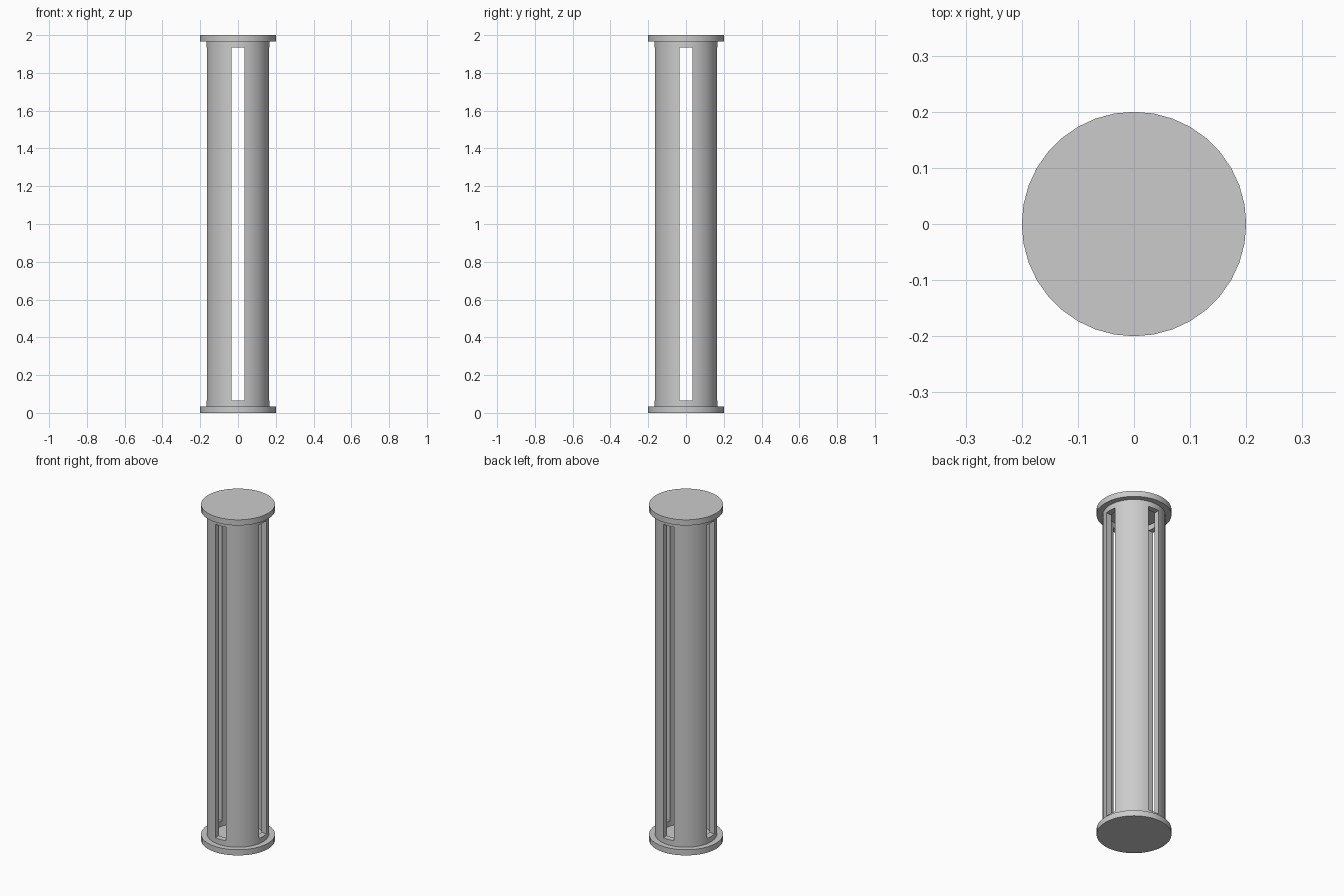
import bpy

cube = bpy.data.objects.get("Cube")
if cube:
    bpy.data.objects.remove(cube, do_unlink=True)

HEIGHT = 2.0
CAP_R, CAP_T = 0.2, 0.034
TUBE_R, WALL = 0.167, 0.033
SLOT_W, SLOT_END = 0.07, 0.066
SIDES = 36

grey = bpy.data.materials.new("plain_grey")
grey.use_nodes = True
colour = (0.6, 0.6, 0.6, 1)
grey.diffuse_color = colour
grey.node_tree.nodes["Principled BSDF"].inputs["Base Color"].default_value = colour


def cylinder(name, radius, z0, z1):
    bpy.ops.mesh.primitive_cylinder_add(
        vertices=SIDES, radius=radius, depth=z1 - z0, location=(0, 0, (z0 + z1) / 2))
    ob = bpy.context.object
    ob.name = name
    ob.data.materials.append(grey)
    return ob


def box(name, size):
    bpy.ops.mesh.primitive_cube_add(size=1, location=(0, 0, HEIGHT / 2))
    ob = bpy.context.object
    ob.name = name
    ob.scale = size
    ob.data.materials.append(grey)
    return ob


def cut(target, cutter):
    mod = target.modifiers.new("cut", "BOOLEAN")
    mod.operation = "DIFFERENCE"
    mod.solver = "EXACT"
    mod.object = cutter
    bpy.context.view_layer.objects.active = target
    bpy.ops.object.modifier_apply(modifier=mod.name)
    bpy.data.objects.remove(cutter, do_unlink=True)


def smooth(ob):
    bpy.ops.object.select_all(action="DESELECT")
    ob.select_set(True)
    bpy.context.view_layer.objects.active = ob
    bpy.ops.object.shade_smooth_by_angle(angle=0.6)


# Round end caps
smooth(cylinder("bottom_cap", CAP_R, 0, CAP_T))
smooth(cylinder("top_cap", CAP_R, HEIGHT - CAP_T, HEIGHT))

# Hollow tube with four tall slots
tube = cylinder("slotted_tube", TUBE_R, CAP_T, HEIGHT - CAP_T)
cut(tube, cylinder("bore_cutter", TUBE_R - WALL, -0.1, HEIGHT + 0.1))
slot_height = HEIGHT - 2 * SLOT_END
cut(tube, box("front_back_slot_cutter", (SLOT_W, 1, slot_height)))
cut(tube, box("side_slot_cutter", (1, SLOT_W, slot_height)))
smooth(tube)
